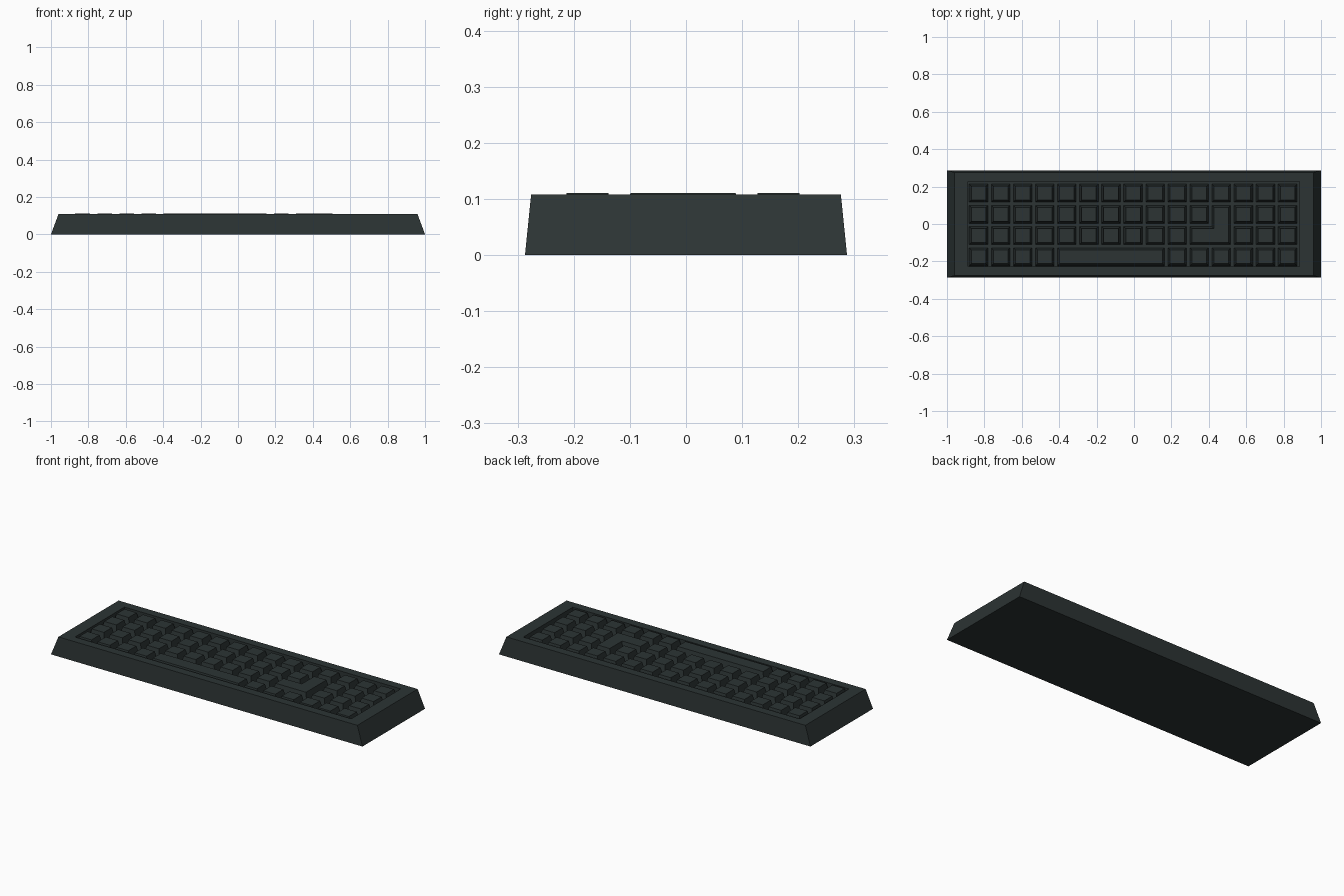
import bpy, bmesh

if "Cube" in bpy.data.objects:
    bpy.data.objects.remove(bpy.data.objects["Cube"])

mat = bpy.data.materials.new("dark_plastic")
mat.diffuse_color = (0.025, 0.034, 0.034, 1)
mat.use_nodes = True
mat.node_tree.nodes["Principled BSDF"].inputs["Base Color"].default_value = mat.diffuse_color

FLOOR, DECK, KEY_TOP = 0.06, 0.108, 0.111
COL0, ROW0, PX, PY = -0.831, 0.165, 0.118, 0.1135
HX, HY = 0.039, 0.037      # half size of a key's top face
FLARE = 0.011              # how far a key widens towards its base


def rect(x0, x1, y0, y1):
    return [(x0, y0), (x1, y0), (x1, y1), (x0, y1)]


def loft(name, rings):
    """Skin a stack of (outline, z) rings and cap both ends."""
    bm = bmesh.new()
    loops = [[bm.verts.new((x, y, z)) for x, y in pts] for pts, z in rings]
    for a, b in zip(loops, loops[1:]):
        for i in range(len(a)):
            j = (i + 1) % len(a)
            bm.faces.new((a[i], a[j], b[j], b[i]))
    bm.faces.new(loops[0][::-1])
    bm.faces.new(loops[-1])
    bmesh.ops.recalc_face_normals(bm, faces=bm.faces)
    mesh = bpy.data.meshes.new(name)
    bm.to_mesh(mesh)
    bm.free()
    ob = bpy.data.objects.new(name, mesh)
    bpy.context.collection.objects.link(ob)
    mesh.materials.append(mat)
    return ob


def col(c):
    return COL0 + c * PX


def row(r):
    return ROW0 - r * PY


def key(name, c0, c1, r, top=KEY_TOP):
    """Tapered key spanning columns c0 to c1 of row r."""
    def ring(g):
        return rect(col(c0) - HX - g, col(c1) + HX + g,
                    row(r) - HY - g, row(r) + HY + g)
    return loft(name, [(ring(FLARE), FLOOR), (ring(0), top)])


# Case: sloped sides, flat rim, sunken key tray
tray = rect(-0.888, 0.886, -0.227, 0.227)
loft("case", [(rect(-1, 1, -0.287, 0.287), 0),
              (rect(-0.96, 0.96, -0.276, 0.276), DECK),
              (tray, DECK), (tray, FLOOR)])

# Single keys, skipping the places of the space bar and enter key
skipped = {1: {11}, 2: {10, 11}, 3: {4, 5, 6, 7, 8}}
for r in range(4):
    for c in range(15):
        if c not in skipped.get(r, ()):
            key(f"key_row{r + 1}_{c + 1}", c, c, r, KEY_TOP if c < 12 else DECK)

# Space bar
key("space_bar", 4, 8, 3)


# L-shaped enter key
def enter_outline(g):
    x0, x1, x2 = col(10) - HX - g, col(11) - HX - g, col(11) + HX + g
    y0, y1, y2 = row(2) - HY - g, row(2) + HY + g, row(1) + HY + g
    return [(x0, y0), (x2, y0), (x2, y2), (x1, y2), (x1, y1), (x0, y1)]


loft("enter_key", [(enter_outline(FLARE), FLOOR), (enter_outline(0), KEY_TOP)])
